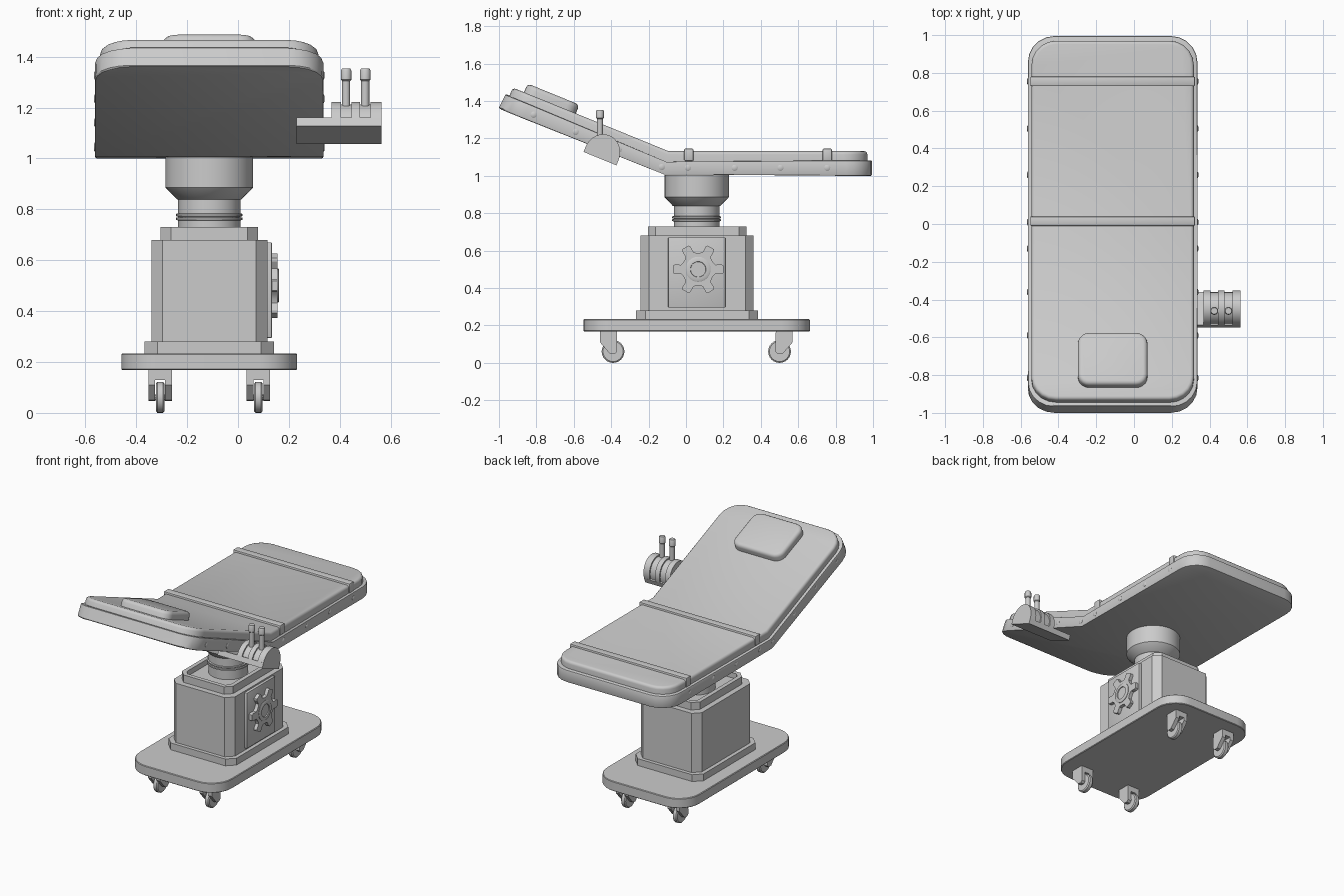
import bpy, bmesh
from math import sin, cos, tan, pi, radians
from mathutils import Matrix

if "Cube" in bpy.data.objects:
    bpy.data.objects.remove(bpy.data.objects["Cube"])

CX, CY = -0.113, 0.057            # centre of bed and pedestal
TILT, HINGE_Y, HINGE_Z = radians(22.2), -0.12, 1.0
TO_X = Matrix(((0, 0, 1, 0), (1, 0, 0, 0), (0, 1, 0, 0), (0, 0, 0, 1)))   # profile in yz, extruded along x


def finish(name, bm):
    bmesh.ops.recalc_face_normals(bm, faces=bm.faces)
    me = bpy.data.meshes.new(name)
    bm.to_mesh(me)
    bm.free()
    ob = bpy.data.objects.new(name, me)
    bpy.context.collection.objects.link(ob)
    return ob


def rounded(cx, cy, hx, hy, r, seg):
    pts = []
    for k, (sx, sy) in enumerate(((1, 1), (-1, 1), (-1, -1), (1, -1))):
        for i in range(seg + 1):
            a = (k + i / seg) * pi / 2
            pts.append((cx + sx * (hx - r) + r * cos(a), cy + sy * (hy - r) + r * sin(a)))
    return pts


def bend(bm):
    geom = bm.verts[:] + bm.edges[:] + bm.faces[:]
    bmesh.ops.bisect_plane(bm, geom=geom, plane_co=(0, HINGE_Y, 0), plane_no=(0, 1, 0))
    for v in bm.verts:
        d, h = v.co.y - HINGE_Y, v.co.z - HINGE_Z
        if abs(d) < 1e-4:
            v.co.y = HINGE_Y + h * tan(TILT / 2)
        elif d < 0:
            v.co.y = HINGE_Y + d * cos(TILT) + h * sin(TILT)
            v.co.z = HINGE_Z - d * sin(TILT) + h * cos(TILT)


def prism(name, pts, z0, z1, bevel=0, seg=2, matrix=None, bent=False, recess=None, top_only=False):
    bm = bmesh.new()
    f = bm.faces.new([bm.verts.new((x, y, z0)) for x, y in pts])
    ext = bmesh.ops.extrude_face_region(bm, geom=[f])['geom']
    for v in ext:
        if isinstance(v, bmesh.types.BMVert):
            v.co.z = z1
    bmesh.ops.recalc_face_normals(bm, faces=bm.faces)
    if recess:
        top = max(bm.faces, key=lambda g: g.calc_center_median().z)
        bmesh.ops.inset_region(bm, faces=[top], thickness=recess[0])
        ring = bmesh.ops.extrude_face_region(bm, geom=[top])['geom']
        bmesh.ops.translate(bm, vec=(0, 0, -recess[1]),
                            verts=[v for v in ring if isinstance(v, bmesh.types.BMVert)])
        if top.is_valid:
            bmesh.ops.delete(bm, geom=[top], context='FACES_ONLY')
    if bent:
        bend(bm)
    if bevel:
        edges = [e for e in bm.edges if e.is_manifold and e.calc_face_angle(0) > 0.8]
        if top_only:
            low = {v for v in bm.verts if v.link_edges and any(
                g.normal.z < -0.7 for g in v.link_faces)}
            bm.normal_update()
            edges = [e for e in edges if not any(g.normal.z < -0.7 for g in e.link_faces)]
        bmesh.ops.bevel(bm, geom=edges, offset=bevel, segments=seg, profile=0.5, affect='EDGES')
    if matrix:
        bm.transform(matrix)
    return finish(name, bm)


def lathe(name, profile, loc, seg=32, along_x=False):
    bm = bmesh.new()
    rings = [[bm.verts.new((r * cos(2 * pi * i / seg), r * sin(2 * pi * i / seg), z)) for i in range(seg)]
             for r, z in profile]
    for a, b in zip(rings, rings[1:]):
        for i in range(seg):
            j = (i + 1) % seg
            bm.faces.new((a[i], a[j], b[j], b[i]))
    bm.faces.new(rings[0])
    bm.faces.new(rings[-1])
    bm.transform(Matrix.Translation(loc) @ (TO_X if along_x else Matrix()))
    return finish(name, bm)


def box(name, x0, x1, y0, y1, z0, z1, bevel=0):
    return prism(name, [(x0, y0), (x1, y0), (x1, y1), (x0, y1)], z0, z1, bevel)


# Bed: frame, mattress and pillow, laid out flat then bent at the hinge
prism("bed_frame", rounded(CX, -0.0375, 0.449, 1.0325, 0.14, 5), 1.0, 1.083, 0.008, 2, bent=True)
prism("mattress", rounded(CX, -0.0375, 0.43, 1.0075, 0.13, 5), 1.07, 1.132, 0.018, 3, bent=True, top_only=True)
prism("pillow", rounded(CX, -0.83, 0.184, 0.15, 0.06, 5), 1.11, 1.182, 0.022, 3, bent=True, top_only=True)

# Straps across the mattress
for i, y in enumerate((0.015, 0.755)):
    box(f"strap_{i}", CX - 0.436, CX + 0.436, y - 0.025, y + 0.025, 1.08, 1.145, 0.006)

# Studs along both sides of the frame
for i, y in enumerate((0.755, 0.505, 0.26, 0.01, -0.13, -0.36, -0.59, -0.815)):
    z = 1.043 + max(0, HINGE_Y - y) * tan(TILT)
    for side in (-1, 1):
        prof = [(0.017, 0.44 * side), (0.017, 0.45 * side), (0.011, 0.4535 * side)]
        lathe(f"stud_{i}_{side}", prof, (CX, y, z), 10, True)

# Lift column with collar rings
lathe("lift_column", [(0.122, 0.66), (0.122, 0.838), (0.128, 0.84), (0.172, 0.886), (0.172, 1.005)], (CX, CY, 0))
for i, z in enumerate((0.757, 0.772)):
    lathe(f"column_ring_{i}", [(0.125, z), (0.131, z + 0.002), (0.131, z + 0.010), (0.125, z + 0.012)], (CX, CY, 0))

# Pedestal: chamfered body, skirt and recessed rim
prism("pedestal_skirt", rounded(CX, CY + 0.003, 0.254, 0.326, 0.05, 1), 0.23, 0.28)
prism("pedestal_body", rounded(CX, CY + 0.003, 0.228, 0.302, 0.045, 1), 0.28, 0.68)
prism("pedestal_rim", rounded(CX, CY + 0.003, 0.191, 0.264, 0.04, 1), 0.68, 0.73, recess=(0.03, 0.035))
prism("base_plate", rounded(CX, CY, 0.345, 0.605, 0.15, 7), 0.168, 0.234, 0.004, 1)

# Side panel with star-shaped handwheel
box("side_panel", 0.10, 0.133, -0.095, 0.21, 0.295, 0.67, 0.003)
star = []
for k in range(6):
    for da, r in ((-0.42, 0.088), (-0.26, 0.095), (-0.2, 0.128), (-0.14, 0.137),
                  (0.14, 0.137), (0.2, 0.128), (0.26, 0.095), (0.42, 0.088)):
        a = k * pi / 3 + da
        star.append((0.065 + r * cos(a), 0.5 + r * sin(a)))
prism("handwheel", star, 0.13, 0.156, matrix=TO_X)
lathe("handwheel_hub", [(0.067, 0.15), (0.067, 0.159), (0.062, 0.162), (0.042, 0.162), (0.040, 0.154), (0.001, 0.154)],
      (0, 0.065, 0.5), 24, True)

# Casters: mirrored front to back
fork = [(-0.07, 0.17), (0.02, 0.17), (0.022, 0.06), (0.008, 0.047), (-0.018, 0.05), (-0.07, 0.11)]
for x in (CX - 0.193, CX + 0.193):
    for s, y in ((1, -0.39), (-1, 0.5)):
        tag = f"{'left' if x < CX else 'right'}_{'front' if s > 0 else 'back'}"
        for side in (-1, 1):
            pts = [(y + s * u, v) for u, v in fork]
            prism(f"fork_{side}_{tag}", pts, x + side * 0.02, x + side * 0.046, matrix=TO_X)
        ys = sorted((y - s * 0.07, y + s * 0.02))
        box(f"fork_top_{tag}", x - 0.046, x + 0.046, ys[0], ys[1], 0.13, 0.17)
        lathe(f"wheel_{tag}", [(0.054, -0.017), (0.061, -0.011), (0.061, 0.011), (0.054, 0.017)], (x, y, 0.061), 24, True)
        lathe(f"axle_{tag}", [(0.012, -0.04), (0.012, 0.04)], (x, y, 0.061), 10, True)

# Control box: tilted slab with a domed housing, slots and two levers
tilt = Matrix.Translation((0, -0.46, 1.092)) @ Matrix.Rotation(-TILT, 4, 'X') @ TO_X
prism("control_slab", [(-0.095, 0), (0.095, 0), (0.095, 0.035), (-0.095, 0.035)], 0.23, 0.565, matrix=tilt)


def dome(r, h):
    return [(r * cos(pi * i / 16), 0.03 + h * sin(pi * i / 16)) for i in range(17)]


prism("control_dome_core", dome(0.086, 0.094), 0.37, 0.56, matrix=tilt)
for i, (a, b) in enumerate(((0.368, 0.404), (0.446, 0.479), (0.521, 0.565))):
    prism(f"control_dome_{i}", dome(0.095, 0.104), a, b, matrix=tilt)
for i, x in enumerate((0.425, 0.5)):
    lathe(f"lever_{i}", [(0.016, 1.16), (0.016, 1.305), (0.021, 1.31), (0.021, 1.345), (0.017, 1.353)],
          (x, -0.46, 0), 16)

# Smooth shading with sharp edges kept
for ob in bpy.context.collection.objects:
    ob.select_set(True)
    bpy.context.view_layer.objects.active = ob
bpy.ops.object.shade_smooth_by_angle(angle=radians(32))
